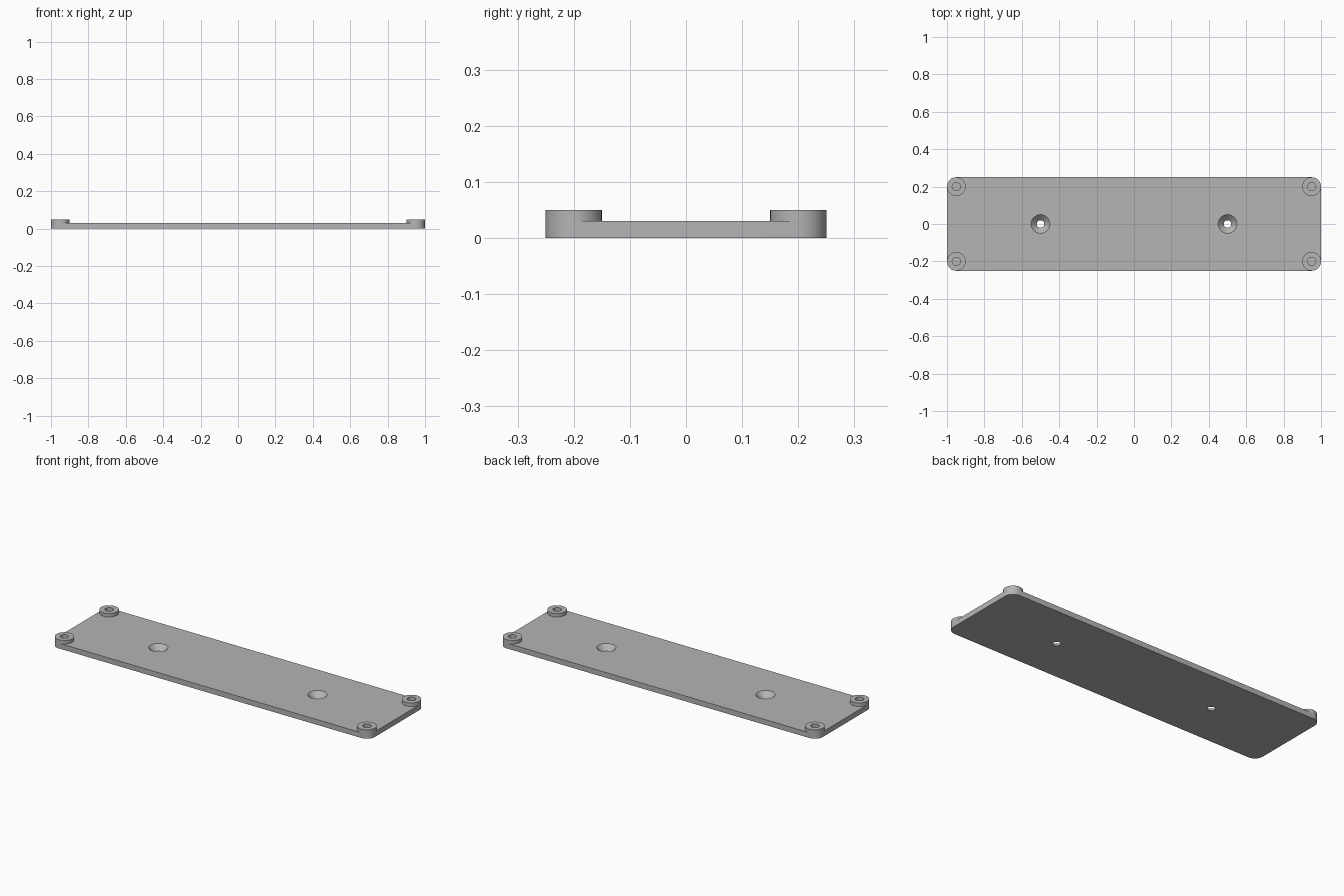
import bpy, bmesh, math
from mathutils import Vector

cube = bpy.data.objects.get("Cube")
if cube:
    bpy.data.objects.remove(cube, do_unlink=True)

LENGTH, WIDTH, THICK = 2.0, 0.5, 0.03
CORNER, BOSS_TOP, BOSS_HOLE = 0.05, 0.05, 0.022
SEGMENTS = 64

grey = bpy.data.materials.new("plain grey")
grey.use_nodes = True
colour = (0.46, 0.46, 0.46, 1)
grey.diffuse_color = colour
grey.node_tree.nodes["Principled BSDF"].inputs["Base Color"].default_value = colour


def make_object(name, bm):
    bmesh.ops.recalc_face_normals(bm, faces=bm.faces)
    mesh = bpy.data.meshes.new(name)
    bm.to_mesh(mesh)
    bm.free()
    mesh.materials.append(grey)
    obj = bpy.data.objects.new(name, mesh)
    bpy.context.collection.objects.link(obj)
    return obj


def activate(obj):
    bpy.ops.object.select_all(action="DESELECT")
    obj.select_set(True)
    bpy.context.view_layer.objects.active = obj


def smooth(obj):
    activate(obj)
    bpy.ops.object.shade_smooth_by_angle(angle=math.radians(30))


def lathe(name, profile, x, y, closed):
    """Spin a radius/height profile around a vertical axis."""
    bm = bmesh.new()
    rings = []
    for radius, z in profile:
        angles = [math.tau * i / SEGMENTS for i in range(SEGMENTS)]
        rings.append([bm.verts.new((x + radius * math.cos(a), y + radius * math.sin(a), z))
                      for a in angles])
    for low, high in zip(rings, rings[1:]):
        for i in range(SEGMENTS):
            j = (i + 1) % SEGMENTS
            bm.faces.new((low[i], low[j], high[j], high[i]))
    if closed:
        bm.faces.new(rings[0])
        bm.faces.new(rings[-1])
    return make_object(name, bm)


# Base plate: rounded rectangle extruded upward
bm = bmesh.new()
outline = []
steps = SEGMENTS // 4
for quarter, (sx, sy) in enumerate([(1, 1), (-1, 1), (-1, -1), (1, -1)]):
    centre = Vector((sx * (LENGTH / 2 - CORNER), sy * (WIDTH / 2 - CORNER), 0))
    for i in range(steps + 1):
        a = (quarter + i / steps) * math.pi / 2
        outline.append(bm.verts.new(centre + CORNER * Vector((math.cos(a), math.sin(a), 0))))
base = bm.faces.new(outline)
top = bmesh.ops.extrude_face_region(bm, geom=[base], use_keep_orig=True)
bmesh.ops.translate(bm, vec=(0, 0, THICK),
                    verts=[g for g in top["geom"] if isinstance(g, bmesh.types.BMVert)])
plate = make_object("base_plate", bm)

# Countersunk screw holes: cones reaching slightly past both faces
slope = (0.05 - 0.02) / THICK
over = 0.005
for x in (-0.5, 0.5):
    cone = [(0.02 - slope * over, -over), (0.05 + slope * over, THICK + over)]
    cutter = lathe("countersink_cutter", cone, x, 0, True)
    cutter.hide_render = True
    cut = plate.modifiers.new("countersink", "BOOLEAN")
    cut.operation, cut.solver, cut.object = "DIFFERENCE", "EXACT", cutter
    activate(plate)
    bpy.ops.object.modifier_apply(modifier=cut.name)
    bpy.data.objects.remove(cutter, do_unlink=True)
smooth(plate)

# Corner bosses: raised rings with a blind socket
ring = [(CORNER, THICK), (CORNER, BOSS_TOP), (BOSS_HOLE, BOSS_TOP), (BOSS_HOLE, THICK)]
for sx, side in ((1, "left"), (-1, "right")):
    for sy, end in ((-1, "front"), (1, "back")):
        boss = lathe(f"{end}_{side}_boss", ring,
                     sx * (LENGTH / 2 - CORNER), sy * (WIDTH / 2 - CORNER), False)
        smooth(boss)
